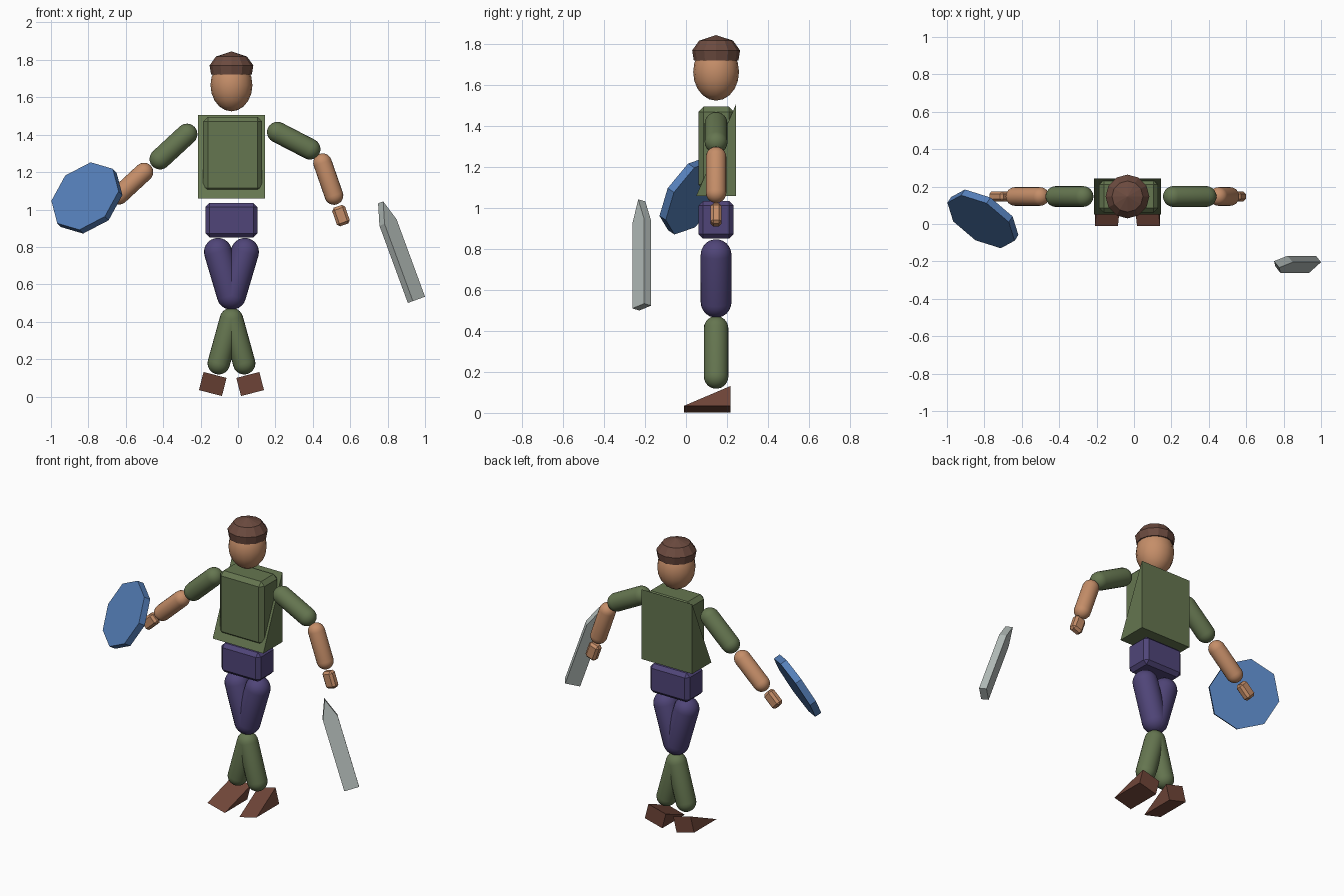
import bpy, bmesh
from math import sin, cos, pi, radians
from mathutils import Vector, Matrix

if "Cube" in bpy.data.objects:
    bpy.data.objects.remove(bpy.data.objects["Cube"])

CX, CY = -0.035, 0.147   # body axis


def material(name, rgb):
    m = bpy.data.materials.new(name)
    m.diffuse_color = (*rgb, 1)
    m.use_nodes = True
    m.node_tree.nodes["Principled BSDF"].inputs["Base Color"].default_value = m.diffuse_color
    return m


GREEN = material("green", (0.13, 0.18, 0.08))
PURPLE = material("purple", (0.08, 0.06, 0.19))
SKIN = material("skin", (0.56, 0.27, 0.14))
HAIR = material("hair", (0.15, 0.07, 0.05))
BOOT = material("boot", (0.16, 0.06, 0.04))
BLUE = material("blue", (0.09, 0.21, 0.48))
STEEL = material("steel", (0.45, 0.5, 0.48))


def finish(name, bm, mat, matrix=None, smooth=False):
    bmesh.ops.recalc_face_normals(bm, faces=bm.faces)
    for f in bm.faces:
        f.smooth = smooth
    if matrix:
        bm.transform(matrix)
    me = bpy.data.meshes.new(name)
    bm.to_mesh(me)
    bm.free()
    me.materials.append(mat)
    ob = bpy.data.objects.new(name, me)
    bpy.context.collection.objects.link(ob)
    return ob


def frame(x, y, z, origin):
    m = Matrix((x, y, z)).transposed().to_4x4()
    m.translation = origin
    return m


def lathe(name, profile, segs, mat, matrix, smooth=False):
    """Closed solid of revolution about local z from (radius, z) rings."""
    bm = bmesh.new()
    rings = []
    for r, z in profile:
        if r < 1e-6:
            rings.append([bm.verts.new((0, 0, z))] * segs)
        else:
            rings.append([bm.verts.new((r * cos(2 * pi * i / segs), r * sin(2 * pi * i / segs), z))
                          for i in range(segs)])
    for a, b in zip(rings, rings[1:]):
        for i in range(segs):
            j = (i + 1) % segs
            bm.faces.new(list(dict.fromkeys((a[i], a[j], b[j], b[i]))))
    for ring in (rings[0], rings[-1]):
        if ring[0] is not ring[1]:
            bm.faces.new(ring)
    return finish(name, bm, mat, matrix, smooth)


def capsule(name, p, q, r, mat):
    p, q = Vector(p), Vector(q)
    d = q - p
    n = 6
    arc = [(r * sin(pi / 2 * i / n), r * cos(pi / 2 * i / n)) for i in range(n + 1)]
    prof = [(a, -b) for a, b in arc] + [(a, d.length + b) for a, b in reversed(arc)]
    m = Matrix.Translation(p) @ d.to_track_quat('Z', 'Y').to_matrix().to_4x4()
    return lathe(name, prof, 20, mat, m, True)


def prism(name, profile, width, mat, matrix):
    """Local (y, z) profile extruded along local x, centred."""
    bm = bmesh.new()
    ends = [[bm.verts.new((s * width / 2, y, z)) for y, z in profile] for s in (-1, 1)]
    n = len(profile)
    for e in ends:
        bm.faces.new(e)
    for i in range(n):
        j = (i + 1) % n
        bm.faces.new((ends[0][i], ends[0][j], ends[1][j], ends[1][i]))
    return finish(name, bm, mat, matrix)


def chamfer_box(name, size, bevel, mat, matrix):
    bm = bmesh.new()
    bmesh.ops.create_cube(bm, size=1)
    bmesh.ops.scale(bm, vec=size, verts=bm.verts)
    bmesh.ops.bevel(bm, geom=bm.edges[:], offset=bevel, segments=1, affect='EDGES')
    return finish(name, bm, mat, matrix)


T = Matrix.Translation

# head and hair
head = [(0.112 * sin(pi * i / 10), -0.14 * cos(pi * i / 10)) for i in range(11)]
lathe("head", head, 16, SKIN, T((CX, CY, 1.665)), True)
lathe("hair", [(0.109, 1.722), (0.117, 1.77), (0.083, 1.818), (0, 1.845)], 12, HAIR, T((CX, CY, 0)))

# torso, wedge-shaped cape, hips
chamfer_box("torso", (0.315, 0.175, 0.405), 0.025, GREEN, T((-0.029, 0.148, 1.293)))
prism("cape", [(0.243, 1.505), (0.243, 1.06), (0.05, 1.06)], 0.358, GREEN, T((CX, 0, 0)))
chamfer_box("hips", (0.278, 0.17, 0.185), 0.022, PURPLE, T((CX, CY, 0.943)))

# legs and wedge boots
for side, s in (("left", -1), ("right", 1)):
    capsule(f"{side}_thigh", (CX + s * 0.072, CY, 0.773), (CX + s * 0.003, CY, 0.54), 0.075, PURPLE)
    capsule(f"{side}_shin", (CX + s * 0.003, CY, 0.413), (CX + s * 0.068, CY, 0.178), 0.06, GREEN)
    tilt = Matrix.Rotation(radians(-14.5 * s), 4, 'Y')
    prism(f"{side}_boot", [(0.217, -0.05), (0.217, 0.05), (-0.01, -0.05)], 0.127, BOOT,
          T((CX + s * 0.1, 0, 0.067)) @ tilt)

# arms: shoulder, elbow, forearm start, wrist as (x, z)
arms = {"left": ((-0.273, 1.403), (-0.417, 1.27), (-0.503, 1.2), (-0.636, 1.077)),
        "right": ((0.211, 1.413), (0.385, 1.323), (0.452, 1.25), (0.513, 1.075))}
for side, pts in arms.items():
    a, b, c, d = [Vector((x, CY, z)) for x, z in pts]
    capsule(f"{side}_upper_arm", a, b, 0.056, GREEN)
    capsule(f"{side}_forearm", c, d, 0.05, SKIN)
    axis = (d - c).normalized()
    y = Vector((0, 1, 0))
    chamfer_box(f"{side}_hand", (0.073, 0.054, 0.105), 0.014, SKIN,
                frame(y.cross(axis), y, axis, d + axis * 0.114))

# octagonal shield, first corner pointing up
n = Vector((-0.48, -0.73, 0.48)).normalized()
u = Vector((0.03, 0.0986, 0.18))
u = (u - n * u.dot(n)).normalized()
lathe("shield", [(0.208, -0.042), (0.208, 0)], 8, BLUE,
      frame(u, n.cross(u), n, Vector((-0.818, 0.012, 1.072))))

# sword blade, tip up, turned about its own length
up = Vector((-0.345, 0, 0.939)).normalized()
e = Vector((0.939, 0, 0.345)).normalized()
phi = radians(40)
wide = e * cos(phi) + Vector((0, 1, 0)) * sin(phi)
prism("blade", [(-0.045, 0), (0.045, 0), (0.045, 0.44), (0, 0.555), (-0.045, 0.44)], 0.045, STEEL,
      frame(wide.cross(up), wide, up, Vector((0.954, -0.216, 0.517))))
